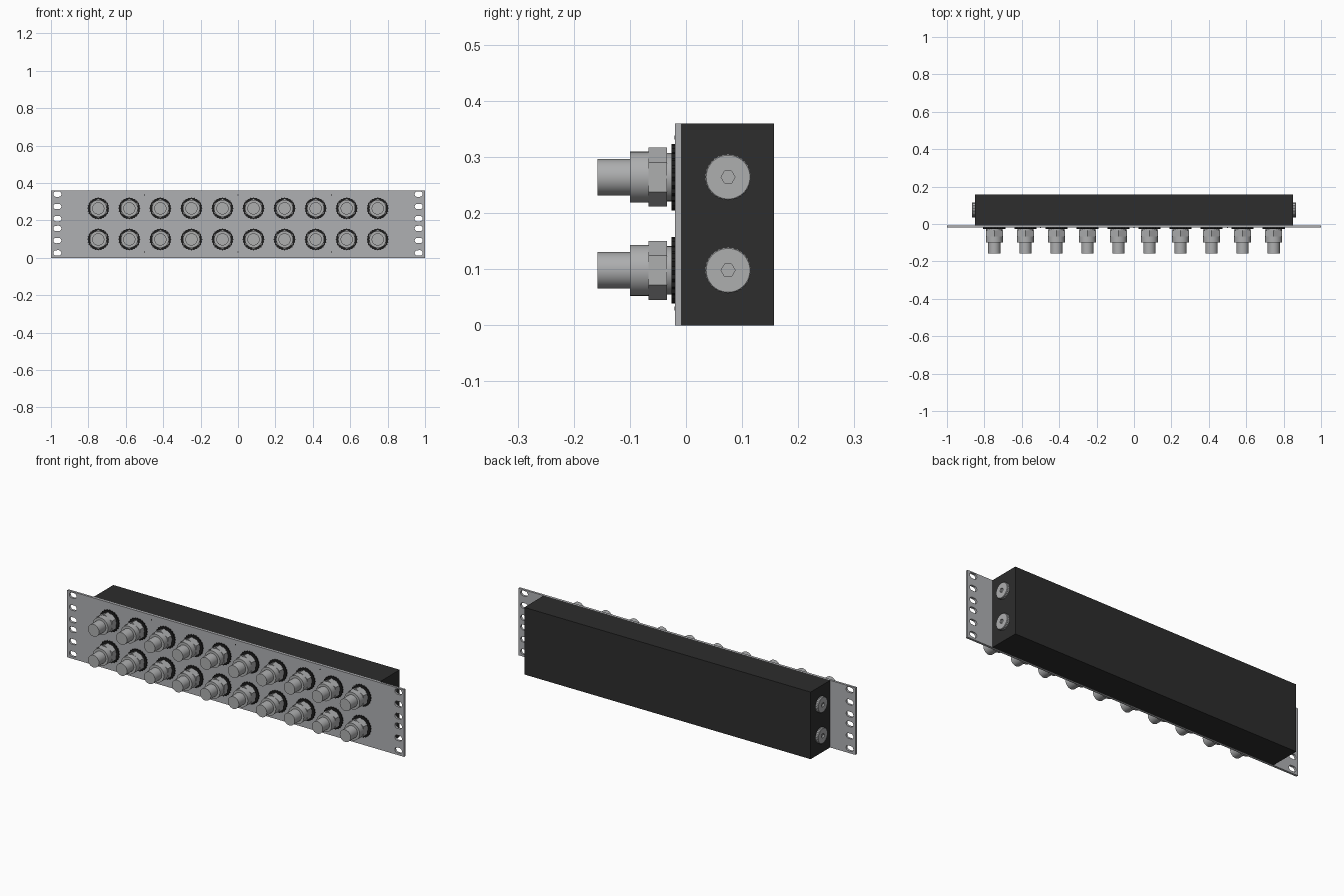
import bpy, bmesh, math

cube = bpy.data.objects.get("Cube")
if cube:
    bpy.data.objects.remove(cube)


def material(name, rgb, rough):
    m = bpy.data.materials.new(name)
    m.use_nodes = True
    m.diffuse_color = (*rgb, 1)
    bsdf = m.node_tree.nodes["Principled BSDF"]
    bsdf.inputs["Base Color"].default_value = (*rgb, 1)
    bsdf.inputs["Roughness"].default_value = rough
    return m


PLATE = material("plate_grey", (0.43, 0.435, 0.45), 0.5)
METAL = material("fitting_grey", (0.42, 0.425, 0.43), 0.5)
BLACK = material("housing_black", (0.026, 0.026, 0.026), 0.6)
RUBBER = material("washer_black", (0.012, 0.012, 0.012), 0.6)


def place(name, mesh, loc=(0, 0, 0), rot=(0, 0, 0)):
    ob = bpy.data.objects.new(name, mesh)
    ob.location, ob.rotation_euler = loc, rot
    bpy.context.collection.objects.link(ob)
    return ob


def finish(bm, name, mat, smooth=True):
    bmesh.ops.recalc_face_normals(bm, faces=bm.faces)
    for f in bm.faces:
        f.smooth = smooth
    for e in bm.edges:
        e.smooth = e.calc_face_angle(0) < math.radians(35)
    mesh = bpy.data.meshes.new(name)
    bm.to_mesh(mesh)
    bm.free()
    mesh.materials.append(mat)
    return mesh


def lathe(name, profile, sides, mat, smooth=True):
    """Stack rings of (height, radius) along +z; a radius may be a function of angle."""
    bm = bmesh.new()
    rings = []
    for h, r in profile:
        ring = []
        for i in range(sides):
            t = math.pi / 2 + i * math.tau / sides
            rad = r(t) if callable(r) else r
            ring.append(bm.verts.new((rad * math.cos(t), rad * math.sin(t), h)))
        rings.append(ring)
    for a, b in zip(rings, rings[1:]):
        for i in range(sides):
            j = (i + 1) % sides
            bm.faces.new((a[i], a[j], b[j], b[i]))
    bm.faces.new(rings[0])
    bm.faces.new(rings[-1])
    return finish(bm, name, mat, smooth)


def toothed(radius, depth, sides):
    return lambda t: radius - depth * (round(t * sides / math.tau) % 2)


def hexagonal(radius):
    third = math.pi / 3
    return lambda t: radius * math.cos(third / 2) / math.cos((t + third / 2) % third - third / 2)


HEIGHT = 0.36
FRONT = -0.02          # front face of the plate
BACK = -0.008          # plane where plate meets housing
ROWS = (0.098, 0.264)
FORWARD = (math.pi / 2, 0, 0)

# Housing
bm = bmesh.new()
bmesh.ops.create_cube(bm, size=1)
bmesh.ops.scale(bm, vec=(1.7, 0.157 - BACK, HEIGHT), verts=bm.verts)
place("housing", finish(bm, "housing", BLACK, False), (0, (0.157 + BACK) / 2, HEIGHT / 2))

# Mounting plate: outline with rounded slots, extruded
curve = bpy.data.curves.new("plate_outline", "CURVE")
curve.dimensions = "2D"
curve.fill_mode = "BOTH"
curve.extrude = (BACK - FRONT) / 2


def outline(points):
    s = curve.splines.new("POLY")
    s.points.add(len(points) - 1)
    for p, (x, y) in zip(s.points, points):
        p.co = (x, y, 0, 1)
    s.use_cyclic_u = True


outline([(-1, 0), (1, 0), (1, HEIGHT), (-1, HEIGHT)])
for side in (-1, 1):
    for z in (0.026, 0.092, 0.157, 0.209, 0.274, 0.34):
        slot = []
        for i in range(18):
            t = math.tau * (i + 0.5) / 18
            shift = math.copysign(0.007, math.cos(t))
            slot.append((side * 0.966 + shift + 0.0145 * math.cos(t), z + 0.0145 * math.sin(t)))
        outline(slot)
helper = place("plate_helper", curve)
bpy.context.view_layer.update()
evaluated = helper.evaluated_get(bpy.context.evaluated_depsgraph_get())
plate_mesh = bpy.data.meshes.new_from_object(evaluated)
bpy.data.objects.remove(helper)
plate_mesh.materials.clear()
plate_mesh.materials.append(PLATE)
for poly in plate_mesh.polygons:
    poly.use_smooth = False
place("mounting_plate", plate_mesh, (0, (FRONT + BACK) / 2, HEIGHT / 2 - HEIGHT / 2), FORWARD)

# Connector parts, heights measured forward from the plate
washer = lathe("washer", [(0, toothed(0.059, 0.004, 48)), (0.006, toothed(0.059, 0.004, 48))],
               48, RUBBER, False)
nut = lathe("nut", [(0.014, 0.0525), (0.047, 0.0525)], 6, METAL, False)
body = lathe("connector_body",
             [(0.004, 0.043), (0.0145, 0.043), (0.0145, 0.04), (0.046, 0.04),
              (0.046, 0.0455), (0.08, 0.0455), (0.08, 0.0325), (0.138, 0.0325)],
             40, METAL)
for row, z in zip(("lower", "upper"), ROWS):
    for i in range(10):
        x = (i - 4.5) * 0.166
        for mesh in (washer, nut, body):
            place(f"{row}_{mesh.name}_{i + 1}", mesh, (x, FRONT, z), FORWARD)

# Side plugs with knurled rim and hexagonal socket
knurl = toothed(0.0415, 0.0012, 60)
socket = hexagonal(0.0125)
plug = lathe("plug", [(-0.002, knurl), (0.013, knurl), (0.015, 0.039),
                      (0.015, socket), (0.005, socket)], 60, METAL, False)
for side, name in ((1, "left"), (-1, "right")):
    for row, z in zip(("lower", "upper"), ROWS):
        place(f"{name}_{row}_plug", plug, (side * 0.85, 0.075, z), (0, side * math.pi / 2, 0))

# Small fixing holes along the plate edges
pin = lathe("fixing_hole", [(-0.001, 0.0035), (0.0006, 0.0035)], 12, RUBBER)
for x in (-0.5, 0, 0.5):
    for z in (0.03, 0.335):
        place("fixing_hole", pin, (x, FRONT, z), FORWARD)
